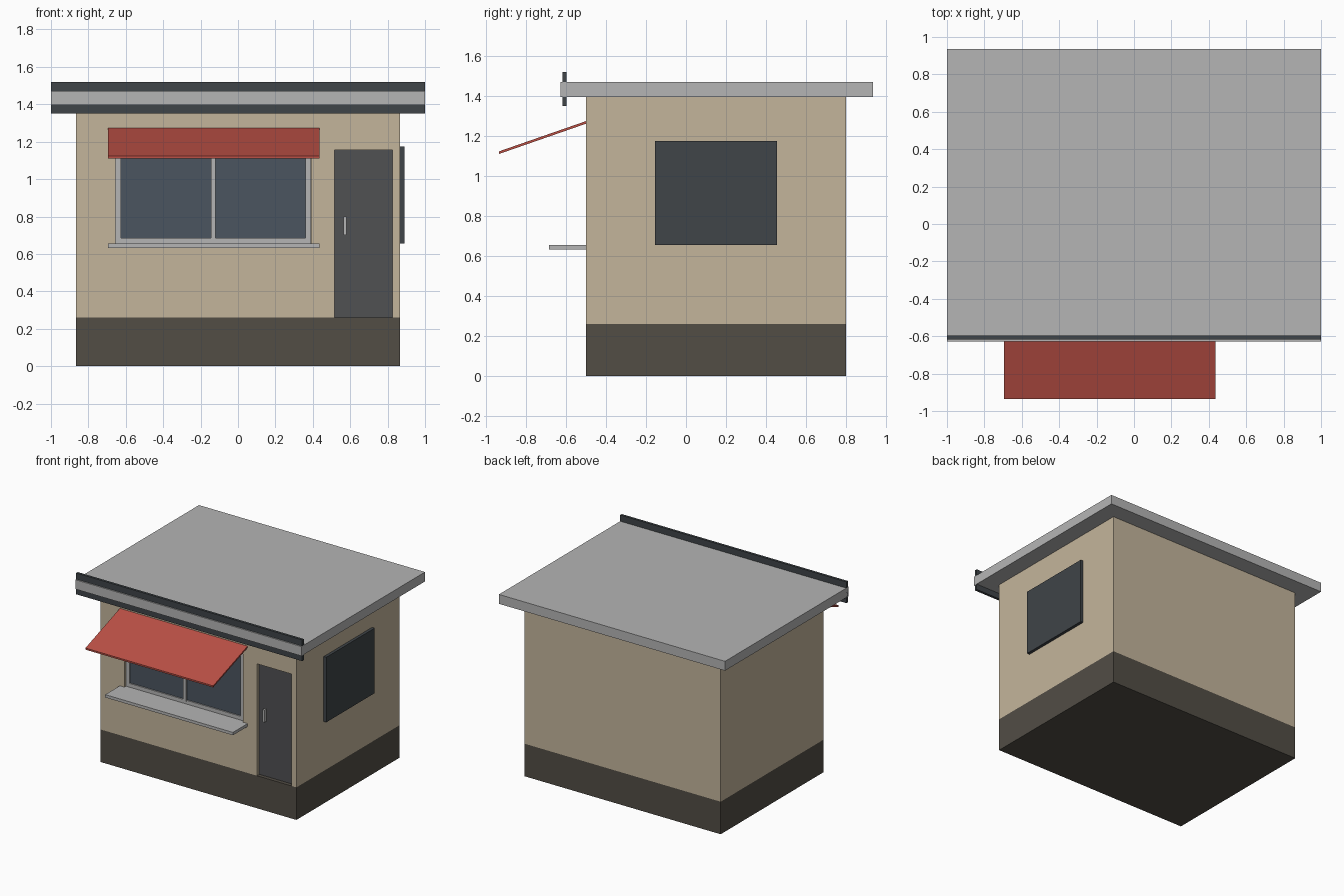
import bpy
import bmesh
from mathutils import Vector

if "Cube" in bpy.data.objects:
    bpy.data.objects.remove(bpy.data.objects["Cube"])


def material(name, rgb):
    m = bpy.data.materials.new(name)
    m.diffuse_color = (*rgb, 1)
    m.use_nodes = True
    m.node_tree.nodes["Principled BSDF"].inputs["Base Color"].default_value = m.diffuse_color
    return m


TAN = material("wall_tan", (0.55, 0.46, 0.33))
BROWN = material("base_brown", (0.085, 0.075, 0.06))
RED = material("awning_red", (0.50, 0.08, 0.06))
DARK = material("dark_trim", (0.05, 0.058, 0.065))
DOOR = material("door_grey", (0.08, 0.082, 0.086))
GLASS = material("glass_blue_grey", (0.07, 0.09, 0.115))
GREY = material("light_grey", (0.46, 0.46, 0.46))


def box(name, x, y, z, mat=None):
    """Box from (min, max) ranges on each axis."""
    bm = bmesh.new()
    bmesh.ops.create_cube(bm, size=1)
    for v in bm.verts:
        v.co = Vector(r[0] if c < 0 else r[1] for c, r in zip(v.co, (x, y, z)))
    me = bpy.data.meshes.new(name)
    bm.to_mesh(me)
    bm.free()
    ob = bpy.data.objects.new(name, me)
    bpy.context.collection.objects.link(ob)
    if mat:
        me.materials.append(mat)
    return ob


def cut(target, cutter):
    cutter.hide_render = True
    cutter.hide_viewport = True
    mod = target.modifiers.new("opening", 'BOOLEAN')
    mod.operation = 'DIFFERENCE'
    mod.solver = 'EXACT'
    mod.object = cutter


# Base, walls and roof
box("base", (-0.867, 0.867), (-0.5, 0.8), (0, 0.26), BROWN)
walls = box("walls", (-0.867, 0.867), (-0.5, 0.8), (0.26, 1.4), TAN)
box("roof", (-1, 1), (-0.627, 0.935), (1.395, 1.47), GREY)
box("fascia_board", (-1, 1), (-0.617, -0.597), (1.35, 1.52), DARK)

# Recessed openings for serving window and door
cut(walls, box("window_cutter", (-0.655, 0.393), (-0.6, -0.46), (0.655, 1.2), TAN))
cut(walls, box("door_cutter", (0.517, 0.825), (-0.6, -0.46), (0.2, 1.155), TAN))

# Serving window: glass, frame bars and centre mullion
box("window_glass", (-0.65, 0.388), (-0.47, -0.455), (0.66, 1.195), GLASS)
for name, x in (("left", (-0.655, -0.625)), ("right", (0.36, 0.39))):
    box("window_frame_" + name, x, (-0.48, -0.457), (0.655, 1.2), GREY)
for name, z in (("bottom", (0.655, 0.685)), ("top", (1.17, 1.2))):
    box("window_frame_" + name, (-0.625, 0.36), (-0.48, -0.457), z, GREY)
box("window_mullion", (-0.145, -0.12), (-0.485, -0.457), (0.675, 1.18), GREY)

# Counter shelf
box("counter", (-0.695, 0.435), (-0.685, -0.48), (0.632, 0.655), GREY)

# Sloping awning: a box sheared down towards the front
awning = box("awning", (-0.695, 0.435), (-0.935, -0.498), (1.262, 1.275), RED)
for v in awning.data.vertices:
    if v.co.y < -0.7:
        v.co.z -= 0.152

# Door and handle
box("door", (0.517, 0.825), (-0.47, -0.455), (0.26, 1.155), DOOR)
box("door_handle", (0.565, 0.58), (-0.495, -0.468), (0.7, 0.8), GREY)

# Side window panel
box("side_window", (0.86, 0.89), (-0.155, 0.455), (0.655, 1.175), DARK)
